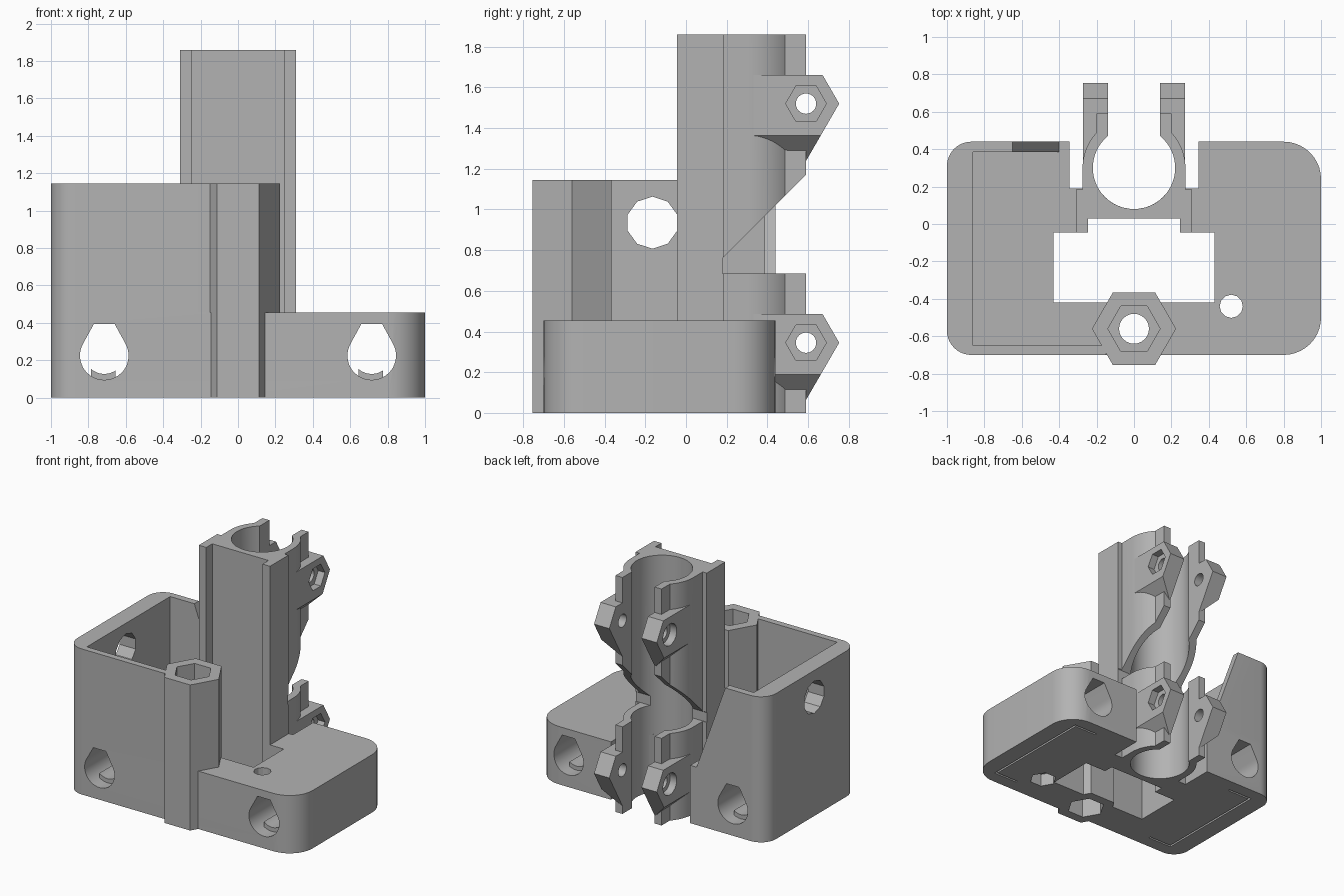
import bpy, bmesh
from math import pi, sin, cos, radians
from mathutils import Vector

start = bpy.data.objects.get("Cube")
if start:
    bpy.data.objects.remove(start)

grey = bpy.data.materials.new("plain_grey")
grey.use_nodes = True
GREY = (0.45, 0.45, 0.45, 1)
grey.diffuse_color = GREY
grey.node_tree.nodes["Principled BSDF"].inputs["Base Color"].default_value = GREY


def prism(name, outline, axis, lo, hi):
    """Extrude a 2D outline along an axis; the outline uses the other two axes in order."""
    place = {"x": lambda a, b, t: (t, a, b),
             "y": lambda a, b, t: (a, t, b),
             "z": lambda a, b, t: (a, b, t)}[axis]
    bm = bmesh.new()
    face = bm.faces.new([bm.verts.new(place(a, b, lo)) for a, b in outline])
    grown = bmesh.ops.extrude_face_region(bm, geom=[face])["geom"]
    moved = [v for v in grown if isinstance(v, bmesh.types.BMVert)]
    bmesh.ops.translate(bm, verts=moved, vec=Vector(place(0, 0, hi - lo)))
    bmesh.ops.recalc_face_normals(bm, faces=bm.faces)
    mesh = bpy.data.meshes.new(name)
    bm.to_mesh(mesh)
    bm.free()
    mesh.materials.append(grey)
    ob = bpy.data.objects.new(name, mesh)
    bpy.context.collection.objects.link(ob)
    return ob


def rect(a0, a1, b0, b1):
    return [(a0, b0), (a1, b0), (a1, b1), (a0, b1)]


def ring(a, b, r, n=48, turn=0.0):
    return [(a + r * cos(turn + 2 * pi * i / n), b + r * sin(turn + 2 * pi * i / n))
            for i in range(n)]


def arc(a, b, r, d0, d1, n=10):
    angles = [radians(d0 + (d1 - d0) * i / n) for i in range(n + 1)]
    return [(a + r * cos(t), b + r * sin(t)) for t in angles]


def combine(ob, other, operation="DIFFERENCE"):
    mod = ob.modifiers.new(operation, "BOOLEAN")
    mod.operation, mod.object, mod.solver = operation, other, "EXACT"
    with bpy.context.temp_override(object=ob, active_object=ob):
        bpy.ops.object.modifier_apply(modifier=mod.name)
    bpy.data.objects.remove(other)


def cut(ob, outline, axis, lo, hi):
    combine(ob, prism("cutter", outline, axis, lo, hi))


FRONT, BACK = -0.70, 0.44
BASE_TOP, BOX_TOP, TOWER_TOP = 0.455, 1.145, 1.86
BORE_Y, BORE_R, TUBE_R = 0.30, 0.22, 0.275
NUT_Y = -0.56
RL, RR = 0.13, 0.20
left_corners = (arc(-1 + RL, BACK - RL, RL, 90, 180)
                + arc(-1 + RL, FRONT + RL, RL, 180, 270))

# Base block with rounded corners
right_corners = (arc(1 - RR, FRONT + RR, RR, 270, 360)
                 + arc(1 - RR, BACK - RR, RR, 0, 90))
base = prism("base_block", left_corners + right_corners, "z", 0, BASE_TOP)
cut(base, rect(-0.43, 0.43, -0.42, -0.045), "z", -1, 1)
cut(base, rect(-0.245, 0.245, -0.2, 0.03), "z", -1, 1)
cut(base, rect(-0.345, 0.345, 0.19, 1), "z", -1, 1)
cut(base, ring(0, BORE_Y, BORE_R), "z", -1, 1)

# Screw holes and nut pockets in the base
cut(base, ring(0, NUT_Y, 0.08, 24), "z", -1, 1)
cut(base, ring(0, NUT_Y, 0.14, 6), "z", -1, 0.15)
cut(base, ring(0.52, -0.44, 0.062, 12), "z", -1, 1)
cut(base, ring(0.52, -0.44, 0.1, 6), "z", -1, 0.1)

# Teardrop rod holes, their inner rests, and thin slits underneath
for side, label in ((-1, "right"), (1, "left")):
    x, z, r = side * 0.715, 0.225, 0.13
    drop = arc(x, z, r, 150, 390, 28) + [(x + 0.055, 0.395), (x - 0.055, 0.395)]
    cut(base, drop, "y", -1, 1)
    rest = prism(label + "_rod_rest", rect(x - 0.07, x + 0.06, 0.08, 0.165),
                 "y", -0.6, 0.34)
    cut(rest, ring(x, 0.235, 0.108), "y", -1, 1)
    bracket = [(0.65, -0.6), (0.86, -0.6), (0.86, 0.34), (0.65, 0.34),
               (0.65, 0.325), (0.845, 0.325), (0.845, -0.585), (0.65, -0.585)]
    cut(base, [(side * a, b) for a, b in bracket], "z", -1, 0.04)

# Three-sided housing on the right end, with a sloped back wall and a round port
walls = prism("housing_walls",
              [(-0.4, BACK)] + left_corners
              + [(-0.15, FRONT), (-0.15, -0.65), (-0.86, -0.65), (-0.86, 0.385), (-0.4, 0.385)],
              "z", BASE_TOP, BOX_TOP)
cut(walls, [(-0.65, BOX_TOP), (-0.4, BASE_TOP), (0, BASE_TOP), (0, 1.3), (-0.65, 1.3)],
    "y", 0.3, 0.6)
cut(walls, ring(-0.165, 0.935, 0.128, 10, pi / 10), "x", -1.2, -0.7)

# Hexagonal column with nut pockets at both ends
column = prism("nut_column", ring(0, NUT_Y, 0.225, 6), "z", 0, BOX_TOP)
cut(column, ring(0, NUT_Y, 0.08, 24), "z", -1, 2)
cut(column, ring(0, NUT_Y, 0.14, 6), "z", BOX_TOP - 0.15, 2)
cut(column, ring(0, NUT_Y, 0.14, 6), "z", -1, 0.15)

# Bearing tower: notched block, open tube and clamp tabs
half = [(0.245, 0.03), (0.245, -0.045), (0.31, -0.045), (0.31, 0.185),
        (TUBE_R, 0.185)] + arc(0, BORE_Y, TUBE_R, 0, 43, 12) + [(0.2, 0.59), (0.14, 0.59)]
half += [(BORE_R * cos(t), BORE_Y + BORE_R * sin(t))
         for t in [radians(50.5 - 140.5 * i / 30) for i in range(31)]]
mirrored = [(-a, b) for a, b in reversed(half[:-1])]
tower = prism("bearing_tower", half + mirrored, "z", 0, TOWER_TOP)
# Slanted window between the two clamps
cut(tower, [(0.18, 0.685), (1, 0.685), (1, 1.58), (0.18, 0.76)], "x", -1, 1)

# Screw lugs on both sides of each clamp, with sloped undersides
for mid, level in ((0.345, "lower"), (1.52, "upper")):
    for side, label in ((-1, "right"), (1, "left")):
        lo, hi = sorted((side * 0.14, side * 0.273))
        low = mid - 0.29
        lug = prism(f"{level}_{label}_lug",
                    [(0.3, mid + 0.14), (0.672, mid + 0.14), (0.753, mid),
                     (0.585, low), (0.3, low)], "x", lo, hi)
        cut(lug, [(side * 0.4, mid - 0.03), (side * 0.1, mid - 0.33),
                  (side * 0.1, mid - 0.6), (side * 0.4, mid - 0.6)], "y", 0, 1)
        cut(lug, ring(0, BORE_Y, BORE_R + 0.01), "z", -1, 2)
        pocket = ring(0.59, mid, 0.1, 6) if side > 0 else ring(0.59, mid, 0.085, 24)
        lo, hi = sorted((side * 0.215, side * 0.4))
        cut(lug, pocket, "x", lo, hi)
        for part in (lug, tower):
            cut(part, ring(0.59, mid, 0.05, 24), "x", -1, 1)

# Smooth curved walls, keep edges sharp
for ob in bpy.context.collection.objects:
    ob.select_set(ob.type == "MESH" and grey.name in ob.data.materials)
bpy.context.view_layer.objects.active = base
bpy.ops.object.shade_smooth_by_angle(angle=radians(25))
